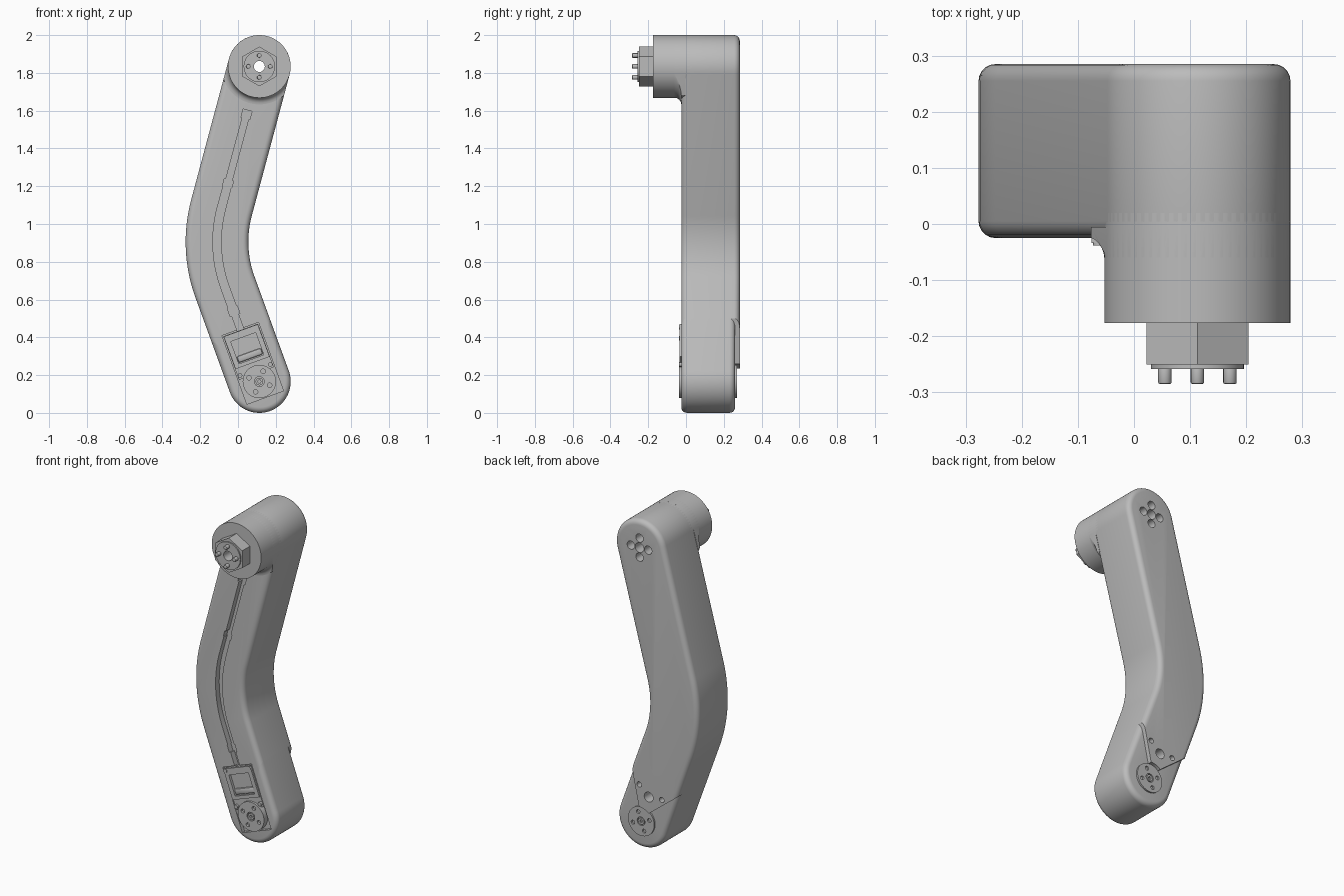
import bpy, bmesh, math
from math import sin, cos, tan, pi, radians
from mathutils import Vector

if "Cube" in bpy.data.objects:
    bpy.data.objects.remove(bpy.data.objects["Cube"])

grey = bpy.data.materials.new("plain grey")
grey.use_nodes = True
grey.diffuse_color = (0.5, 0.5, 0.5, 1)
grey.node_tree.nodes["Principled BSDF"].inputs["Base Color"].default_value = (0.5, 0.5, 0.5, 1)

# Main dimensions
TOP, LOW = Vector((0.113, 1.834)), Vector((0.113, 0.166))
UP, DOWN = radians(15), radians(-20)
RADIUS, BEND = 0.166, 0.7
FRONT, BACK, LOW_BACK = -0.025, 0.285, 0.26


def normal(a):
    return Vector((cos(a), -sin(a)))


def along(a):
    return Vector((sin(a), cos(a)))


def local(u, v):
    """Point on the lower limb: u across, v along, from the lower pivot."""
    return LOW + normal(DOWN) * u + along(DOWN) * v


def circle(c, r, n=48, turn=0.0):
    return [c + Vector((cos(turn + 2 * pi * i / n), sin(turn + 2 * pi * i / n))) * r for i in range(n)]


def rect(u0, u1, v0, v1):
    return [local(u0, v0), local(u1, v0), local(u1, v1), local(u0, v1)]


def ring(c, radius, r, turn=0.0, n=16):
    return [circle(p, r, n) for p in circle(c, radius, 4, turn)]


def prism(name, loops, y0, y1):
    """Extrude one or more outlines in the front plane between two depths."""
    bm = bmesh.new()
    for loop in loops:
        a = [bm.verts.new((p.x, y0, p.y)) for p in loop]
        b = [bm.verts.new((p.x, y1, p.y)) for p in loop]
        bm.faces.new(a)
        bm.faces.new(b[::-1])
        for i in range(len(a)):
            j = (i + 1) % len(a)
            bm.faces.new((a[j], a[i], b[i], b[j]))
    bmesh.ops.recalc_face_normals(bm, faces=bm.faces)
    mesh = bpy.data.meshes.new(name)
    bm.to_mesh(mesh)
    bm.free()
    mesh.materials.append(grey)
    ob = bpy.data.objects.new(name, mesh)
    bpy.context.collection.objects.link(ob)
    return ob


def apply(ob):
    bpy.context.view_layer.objects.active = ob
    for m in list(ob.modifiers):
        bpy.ops.object.modifier_apply(modifier=m.name)


def bevel(ob, width, segments=5):
    m = ob.modifiers.new("round", "BEVEL")
    m.width, m.segments, m.limit_method, m.angle_limit = width, segments, "ANGLE", radians(60)
    apply(ob)
    return ob


def carve(ob, loops, y0, y1, operation="DIFFERENCE"):
    cutter = prism("cutter", loops, y0, y1)
    m = ob.modifiers.new("cut", "BOOLEAN")
    m.operation, m.object, m.solver = operation, cutter, "EXACT"
    apply(ob)
    bpy.data.objects.remove(cutter)
    return ob


# Centre line: two straight limbs joined by an arc
u, w = along(UP), along(DOWN)
det = u.x * w.y - u.y * w.x
gap = TOP - LOW
corner = TOP - u * ((gap.x * w.y - gap.y * w.x) / det)
arc_centre = corner + u * (BEND * tan((UP - DOWN) / 2)) + normal(UP) * BEND
arc = [(arc_centre - normal(a) * BEND, a) for a in (UP + (DOWN - UP) * i / 24 for i in range(25))]
right = [p + normal(a) * RADIUS for p, a in arc]
left = [p - normal(a) * RADIUS for p, a in arc]
cap = [pi * i / 32 for i in range(33)]
outline = (right + [LOW + (normal(DOWN) * cos(t) - along(DOWN) * sin(t)) * RADIUS for t in cap]
           + left[::-1] + [TOP + (along(UP) * sin(t) - normal(UP) * cos(t)) * RADIUS for t in cap])

# Lower cover region: a V that opens upward, stopped by an arc round the disc
V_TOP = 0.03 + 0.3 / tan(radians(32))
cover = ([local(0.3, V_TOP)]
         + [local(0.093 * sin(radians(t)), 0.093 * cos(radians(t))) for t in range(22, -23, -4)]
         + [local(-0.3, V_TOP), local(-0.3, -0.4), local(0.3, -0.4)])

arm = bevel(prism("arm_body", [outline], FRONT, BACK), 0.03)
carve(arm, [cover], -1, 1)
lower = bevel(prism("lower_cover", [outline], FRONT, LOW_BACK), 0.03)
carve(lower, [cover], -1, 1, "INTERSECT")

# Cable groove with small widened clips
line = ([(TOP - u * d, UP) for d in (0.24, 0.285, 0.286, 0.62, 0.621, 0.66, 0.661)] + arc
        + [(LOW + w * d, DOWN) for d in (0.42, 0.419, 0.375, 0.374, 0.28)])
half = [0.024, 0.024, 0.017, 0.017, 0.025, 0.025, 0.021] + [0.022] * 25 + [0.022, 0.027, 0.027, 0.018, 0.018]
groove = ([p + normal(a) * h for (p, a), h in zip(line, half)]
          + [p - normal(a) * h for (p, a), h in zip(line, half)][::-1])
carve(arm, [groove], -0.1, 0.01)

# Servo pocket on the front of the lower end
pocket = rect(-0.103, 0.103, -0.09, 0.296)
for part in (arm, lower):
    carve(part, [pocket], -0.1, -0.003)

# Screw and cable holes in the back wedge
carve(arm, [circle(local(0, 0.18), 0.03, 24)] + [circle(local(s * 0.08, 0.215), 0.016, 16) for s in (-1, 1)],
      0.2, 0.4)

# Shoulder boss and its fillet into the arm
boss = prism("shoulder_boss", [circle(TOP, RADIUS, 64)], -0.176, 0.02)
bore = circle(TOP, 0.029, 24)
carve(boss, [bore], -1, 1)
carve(arm, [bore], -1, 1)
carve(arm, ring(TOP, 0.058, 0.025, n=24), 0.2, 0.4)

bm = bmesh.new()
rows = []
for i in range(8):
    t = min(i, 6) / 6 * pi / 2
    r, y = RADIUS + 0.035 * (1 - cos(t)), FRONT - 0.035 * (1 - sin(t))
    rows.append([bm.verts.new((p.x, y + (0.02 if i == 7 else 0), p.y)) for p in circle(TOP, r, 64)])
for a, b in zip(rows, rows[1:]):
    for i in range(64):
        bm.faces.new((a[i], a[i - 1], b[i - 1], b[i]))
bm.faces.new(rows[0])
bm.faces.new(rows[-1])
bmesh.ops.recalc_face_normals(bm, faces=bm.faces)
fillet = prism("boss_fillet", [], 0, 0)
bm.to_mesh(fillet.data)
bm.free()
carve(fillet, [outline], -1, 1, "INTERSECT")
carve(fillet, [bore], -1, 1)

# Hexagonal hub, its face plate and four pins
for name, loop, y0, y1 in (("hex_hub", circle(TOP, 0.105, 6, pi / 2), -0.25, -0.17),
                           ("hub_plate", circle(TOP, 0.083), -0.258, -0.249)):
    carve(prism(name, [loop], y0, y1), [bore], -1, 1)
bevel(prism("hub_pins", ring(TOP, 0.058, 0.012), -0.285, -0.25), 0.003, 2)

# Servo: mounting flange, raised case with a window, connector and screws
prism("servo_flange", [rect(-0.098, 0.098, 0.045, 0.29)], -0.024, 0)
case = prism("servo_case", [rect(-0.096, 0.096, 0.105, 0.288)], -0.034, 0)
carve(case, [rect(-0.07, 0.07, 0.125, 0.25)], -0.1, -0.018)
carve(bpy.data.objects["servo_flange"], [rect(-0.07, 0.07, 0.125, 0.25)], -0.1, -0.01)
bevel(prism("servo_connector", [rect(-0.068, 0.068, 0.13, 0.165)], -0.03, 0), 0.008, 2)
screws = [circle(local(s * 0.085, v), 0.012, 16) for s in (-1, 1) for v in (0.065, 0.276)]
prism("servo_screws", screws, -0.038, 0)

# Horn discs on both faces of the lower pivot
for name, y0, y1, cut0, cut1 in (("front_horn", -0.038, 0, -0.1, -0.024),
                                 ("back_horn", 0.25, 0.27, 0.258, 0.3)):
    horn = prism(name, [circle(LOW, 0.088, 64)], y0, y1)
    carve(horn, ring(LOW, 0.058, 0.012, DOWN) + [circle(LOW, 0.026, 24)], cut0, cut1)
    hub = prism(name + "_screw", [circle(LOW, 0.02, 24)], y0, y1)
    carve(hub, [circle(LOW, 0.009, 6)], cut0, cut1)

# Smooth curved walls, keep edges sharp
bpy.ops.object.select_all(action="DESELECT")
for ob in bpy.context.collection.objects:
    if ob.type == "MESH" and ob.data.materials and ob.data.materials[0] == grey:
        ob.select_set(True)
        bpy.context.view_layer.objects.active = ob
bpy.ops.object.shade_smooth_by_angle(angle=radians(30))
